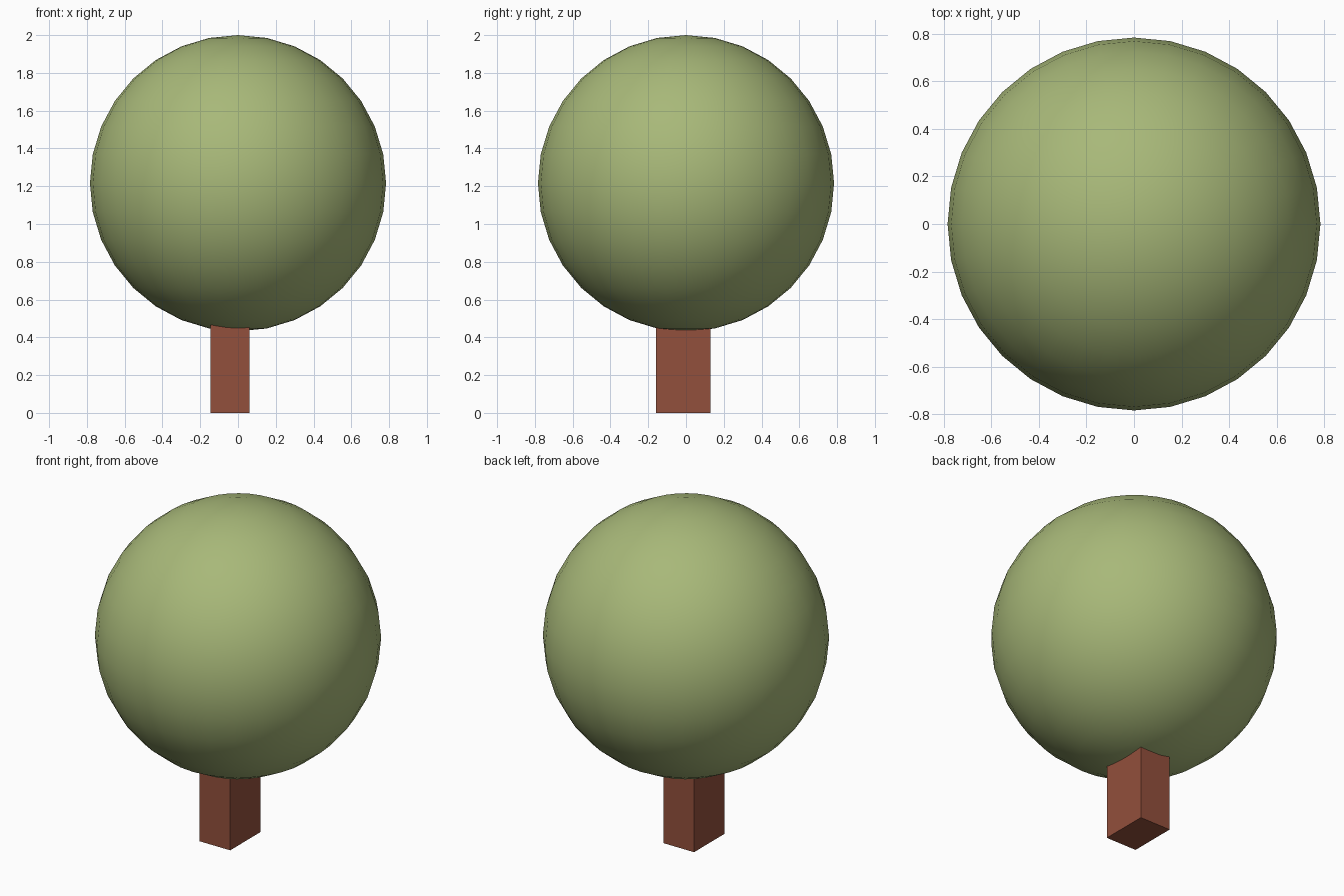
import bpy
import math

cube = bpy.data.objects.get("Cube")
if cube:
    bpy.data.objects.remove(cube, do_unlink=True)


def make_material(name, rgb):
    mat = bpy.data.materials.new(name)
    mat.use_nodes = True
    colour = (*rgb, 1.0)
    mat.diffuse_color = colour
    mat.node_tree.nodes["Principled BSDF"].inputs["Base Color"].default_value = colour
    return mat


def finish(name, mat):
    obj = bpy.context.object
    obj.name = obj.data.name = name
    obj.data.materials.append(mat)
    return obj


leaf_green = make_material("leaf green", (0.39, 0.48, 0.19))
bark_brown = make_material("bark brown", (0.29, 0.08, 0.045))

# Round crown, smooth shaded
radius = 0.784
bpy.ops.mesh.primitive_uv_sphere_add(segments=32, ring_count=16, radius=radius,
                                     location=(0, 0, 2 - radius))
finish("crown", leaf_green)
bpy.ops.object.shade_smooth_by_angle(angle=math.radians(30))

# Square-edged trunk, slightly off centre, running up into the crown
x0, x1 = -0.145, 0.06
y0, y1 = -0.16, 0.13
height = 0.6
bpy.ops.mesh.primitive_cube_add(size=1, location=((x0 + x1) / 2, (y0 + y1) / 2, height / 2))
trunk = finish("trunk", bark_brown)
trunk.scale = (x1 - x0, y1 - y0, height)
bpy.ops.object.transform_apply(location=False, rotation=False, scale=True)
